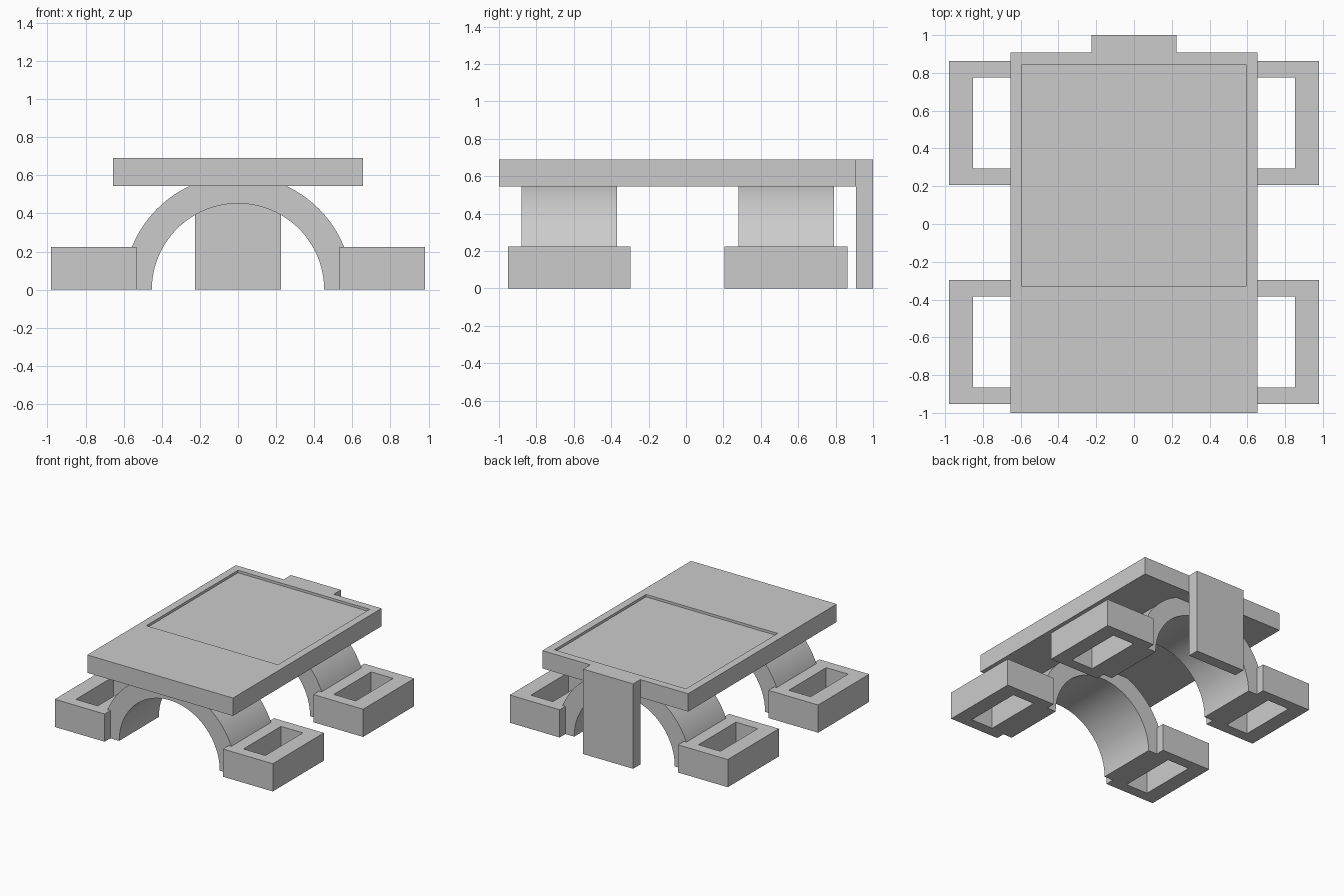
import bpy, bmesh, math
from mathutils import Vector

if "Cube" in bpy.data.objects:
    bpy.data.objects.remove(bpy.data.objects["Cube"], do_unlink=True)

# Single plain grey
GREY = (0.6, 0.6, 0.6, 1)
grey = bpy.data.materials.new("plain grey")
grey.use_nodes = True
grey.diffuse_color = GREY
grey.node_tree.nodes["Principled BSDF"].inputs["Base Color"].default_value = GREY


def prism(name, outline, sweep):
    """Extrude a closed outline of 3D points along a vector."""
    bm = bmesh.new()
    face = bm.faces.new([bm.verts.new(p) for p in outline])
    new = bmesh.ops.extrude_face_region(bm, geom=[face])["geom"]
    bmesh.ops.translate(bm, vec=Vector(sweep),
                        verts=[g for g in new if isinstance(g, bmesh.types.BMVert)])
    bmesh.ops.recalc_face_normals(bm, faces=bm.faces)
    mesh = bpy.data.meshes.new(name)
    bm.to_mesh(mesh)
    bm.free()
    mesh.materials.append(grey)
    obj = bpy.data.objects.new(name, mesh)
    bpy.context.collection.objects.link(obj)
    return obj


def box(name, x, y, z):
    outline = [(x[0], y[0], z[0]), (x[1], y[0], z[0]), (x[1], y[1], z[0]), (x[0], y[1], z[0])]
    return prism(name, outline, (0, 0, z[1] - z[0]))


def combine(obj, other, operation):
    """Apply a boolean and discard the second object."""
    mod = obj.modifiers.new("combine", "BOOLEAN")
    mod.operation, mod.solver, mod.object = operation, "EXACT", other
    bpy.context.view_layer.objects.active = obj
    bpy.ops.object.modifier_apply(modifier=mod.name)
    bpy.data.objects.remove(other, do_unlink=True)
    bm = bmesh.new()
    bm.from_mesh(obj.data)
    bmesh.ops.remove_doubles(bm, verts=bm.verts, dist=0.0001)
    bmesh.ops.dissolve_limit(bm, angle_limit=0.01, verts=bm.verts, edges=bm.edges)
    bm.to_mesh(obj.data)
    bm.free()


# Deck with a shallow recess and a rear panel reaching the ground
deck = box("deck", (-0.655, 0.655), (-1, 0.908), (0.545, 0.69))
combine(deck, box("rear_panel", (-0.225, 0.225), (0.908, 1), (0, 0.69)), "UNION")
combine(deck, box("recess", (-0.592, 0.592), (-0.332, 0.845), (0.67, 0.8)), "DIFFERENCE")

INNER, OUTER, STEPS = 0.452, 0.6, 64
angles = [math.pi * i / STEPS for i in range(STEPS + 1)]

for end, y in (("front", -0.625), ("rear", 0.535)):
    # Half-round arch under the deck
    half = 0.255
    outline = [(OUTER * math.cos(a), y - half, OUTER * math.sin(a)) for a in angles]
    outline += [(INNER * math.cos(a), y - half, INNER * math.sin(a)) for a in reversed(angles)]
    arch = prism(end + "_arch", outline, (0, 2 * half, 0))
    bpy.ops.object.select_all(action="DESELECT")
    arch.select_set(True)
    bpy.context.view_layer.objects.active = arch
    bpy.ops.object.shade_smooth_by_angle(angle=math.radians(30))

    # Slotted foot block on each side
    for side, s in (("left", 1), ("right", -1)):
        foot = box(f"{end}_{side}_foot", sorted((s * 0.532, s * 0.98)),
                   (y - 0.328, y + 0.328), (0, 0.225))
        slot = box("slot", sorted((s * 0.655, s * 0.852)),
                   (y - 0.24, y + 0.24), (-0.1, 0.4))
        combine(foot, slot, "DIFFERENCE")
